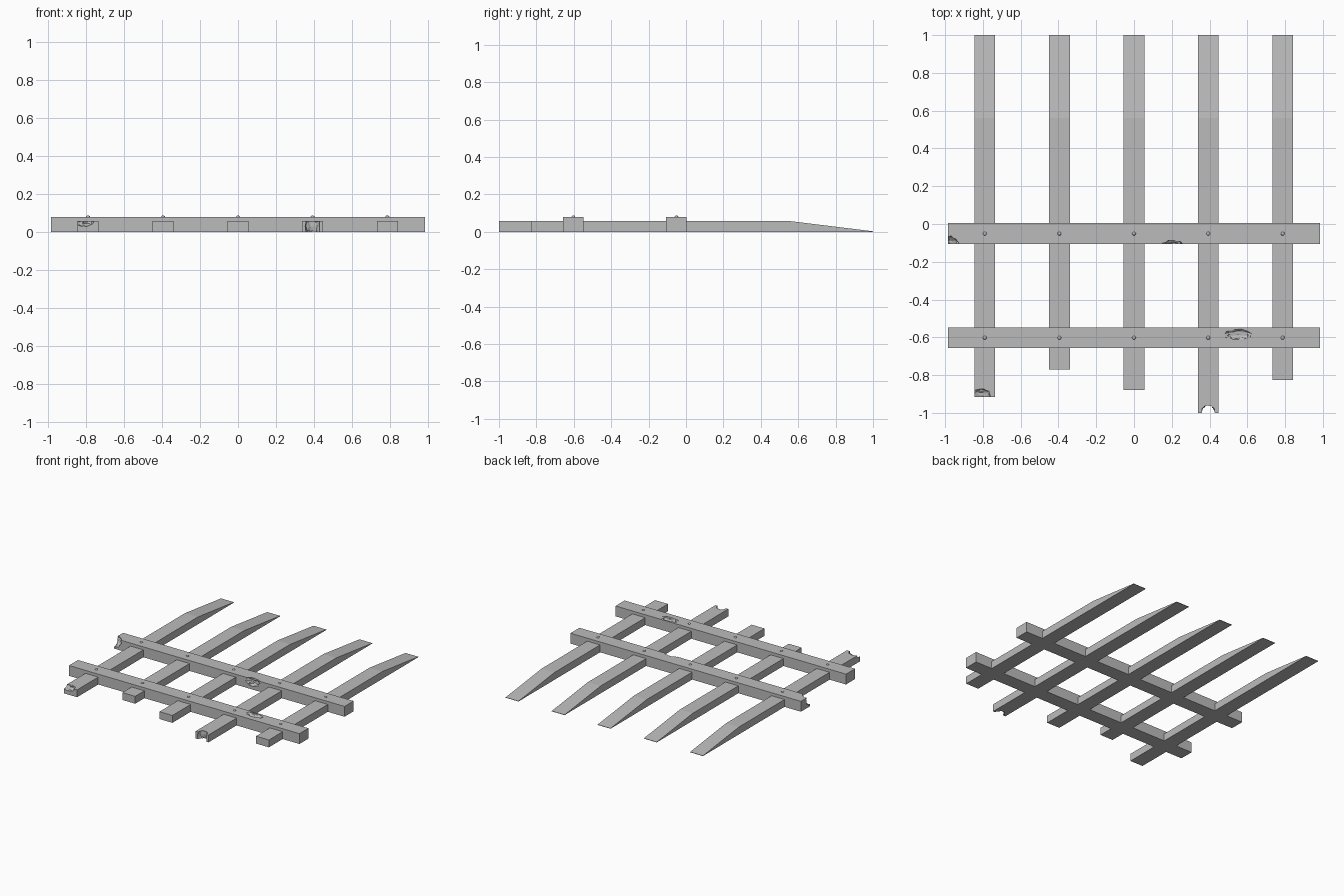
import bpy, bmesh, random
from mathutils import Vector, noise

random.seed(4)
cube = bpy.data.objects.get("Cube")
if cube:
    bpy.data.objects.remove(cube, do_unlink=True)


def material(name, value):
    m = bpy.data.materials.new(name)
    m.use_nodes = True
    colour = (value, value, value, 1)
    m.diffuse_color = colour
    m.node_tree.nodes["Principled BSDF"].inputs["Base Color"].default_value = colour
    return m


grey = material("weathered grey", 0.5)


def finish(name, bm):
    bmesh.ops.recalc_face_normals(bm, faces=bm.faces)
    me = bpy.data.meshes.new(name)
    bm.to_mesh(me)
    bm.free()
    me.materials.append(grey)
    ob = bpy.data.objects.new(name, me)
    bpy.context.collection.objects.link(ob)
    return ob


def prism(name, profile, x0, x1):
    """Extrude a y-z side profile along x."""
    bm = bmesh.new()
    face = bm.faces.new([bm.verts.new((x0, y, z)) for y, z in profile])
    out = bmesh.ops.extrude_face_region(bm, geom=[face])
    moved = [v for v in out["geom"] if isinstance(v, bmesh.types.BMVert)]
    bmesh.ops.translate(bm, verts=moved, vec=(x1 - x0, 0, 0))
    return finish(name, bm)


def chip(target, centre, size):
    """Cut a rough, splintered hollow into a timber."""
    bm = bmesh.new()
    bmesh.ops.create_icosphere(bm, subdivisions=3, radius=1)
    for v in bm.verts:
        rough = 1 + 0.22 * noise.noise(v.co * 4 + Vector(centre) * 9) + random.uniform(-0.05, 0.05)
        v.co = Vector(centre) + Vector([c * s * rough for c, s in zip(v.co, size)])
    cutter = finish(target.name + "_chip_cutter", bm)
    cutter.hide_render = True
    cutter.hide_set(True)
    mod = target.modifiers.new("chip", 'BOOLEAN')
    mod.operation = 'DIFFERENCE'
    mod.solver = 'EXACT'
    mod.object = cutter


# Long slats with tapered back tips and uneven front ends
half = 0.055
slat_h = 0.057
slat_x = [-0.79, -0.395, 0, 0.393, 0.787]
front_y = [-0.915, -0.77, -0.88, -1.0, -0.825]
slats = []
for i, (x, y) in enumerate(zip(slat_x, front_y)):
    side = [(y, 0), (1, 0), (1, 0.003), (0.56, slat_h), (y, slat_h)]
    slats.append(prism(f"slat_{i + 1}", side, x - half, x + half))

# Two cross bars
bar_h = 0.08
bars = []
for name, y in (("back_cross_bar", -0.051), ("front_cross_bar", -0.602)):
    side = [(y - half, 0), (y + half, 0), (y + half, bar_h), (y - half, bar_h)]
    bars.append(prism(name, side, -0.985, 0.985))

    # Domed nail heads where bar and slat cross
    for i, x in enumerate(slat_x):
        bm = bmesh.new()
        bmesh.ops.create_uvsphere(bm, u_segments=12, v_segments=8, radius=0.01)
        for v in bm.verts:
            v.co = Vector((x, y, bar_h)) + Vector((v.co.x, v.co.y, v.co.z * 0.7))
        nail = finish(f"{name}_nail_{i + 1}", bm)
        nail.data.shade_smooth()

# Broken corners, bites and gouges
chip(slats[0], (-0.81, -0.915, 0.06), (0.05, 0.045, 0.03))
chip(slats[3], (0.393, -1.0, 0.03), (0.038, 0.042, 0.08))
chip(bars[0], (-0.985, -0.106, 0.06), (0.06, 0.045, 0.045))
chip(bars[0], (0.2, -0.11, 0.06), (0.06, 0.028, 0.035))
chip(bars[1], (0.55, -0.585, 0.083), (0.07, 0.028, 0.02))
